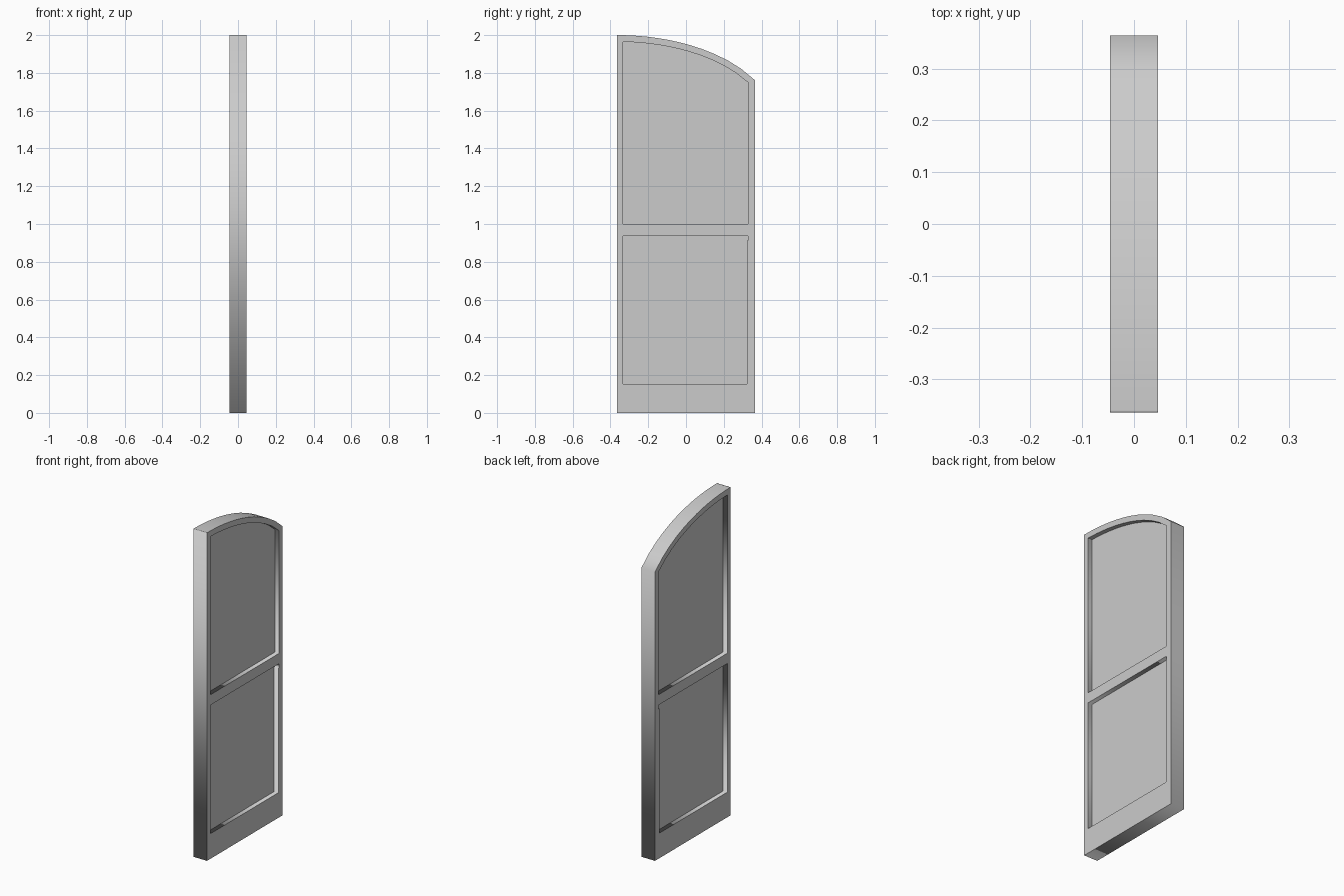
import bpy
import math

if "Cube" in bpy.data.objects:
    bpy.data.objects.remove(bpy.data.objects["Cube"])

HALF_W, HALF_T, PANEL_T = 0.364, 0.046, 0.018
RIM = 0.035


def arch(y0, y1, inset, steps=16):
    """Quarter-ellipse head running from the low side (y1) to the high side (y0)."""
    a, b = 0.84 - inset, 0.475 - inset
    pts = []
    for i in range(steps + 1):
        y = y1 + (y0 - y1) * math.sin(i / steps * math.pi / 2)
        d = (y + HALF_W) / a
        pts.append((y, 2 - inset - b * (1 - math.sqrt(1 - d * d))))
    return pts


def slab(name, loops, half_thickness):
    """Extrude closed y-z outlines (inner loops become holes) along x."""
    cu = bpy.data.curves.new(name, 'CURVE')
    cu.dimensions = '2D'
    cu.fill_mode = 'BOTH'
    cu.extrude = half_thickness
    for pts in loops:
        sp = cu.splines.new('POLY')
        sp.points.add(len(pts) - 1)
        for p, (y, z) in zip(sp.points, pts):
            p.co = (y, z, 0, 1)
        sp.use_cyclic_u = True
    ob = bpy.data.objects.new(name, cu)
    bpy.context.collection.objects.link(ob)
    ob.rotation_euler = (math.pi / 2, 0, math.pi / 2)
    bpy.ops.object.select_all(action='DESELECT')
    ob.select_set(True)
    bpy.context.view_layer.objects.active = ob
    bpy.ops.object.convert(target='MESH')
    return bpy.context.object


# Outlines in (y, z)
outer = [(-HALF_W, 0), (HALF_W, 0)] + arch(-HALF_W, HALF_W, 0)
upper = [(-0.333, 1.0), (0.329, 1.0)] + arch(-0.333, 0.329, RIM)
lower = [(-0.333, 0.153), (0.323, 0.153), (0.323, 0.912),
         (0.329, 0.912), (0.329, 0.937), (-0.333, 0.937)]

# Door frame with two openings, and the thin recessed panels inside them
slab("door_frame", [outer, upper, lower], HALF_T)
slab("upper_panel", [upper], PANEL_T)
slab("lower_panel", [lower], PANEL_T)
